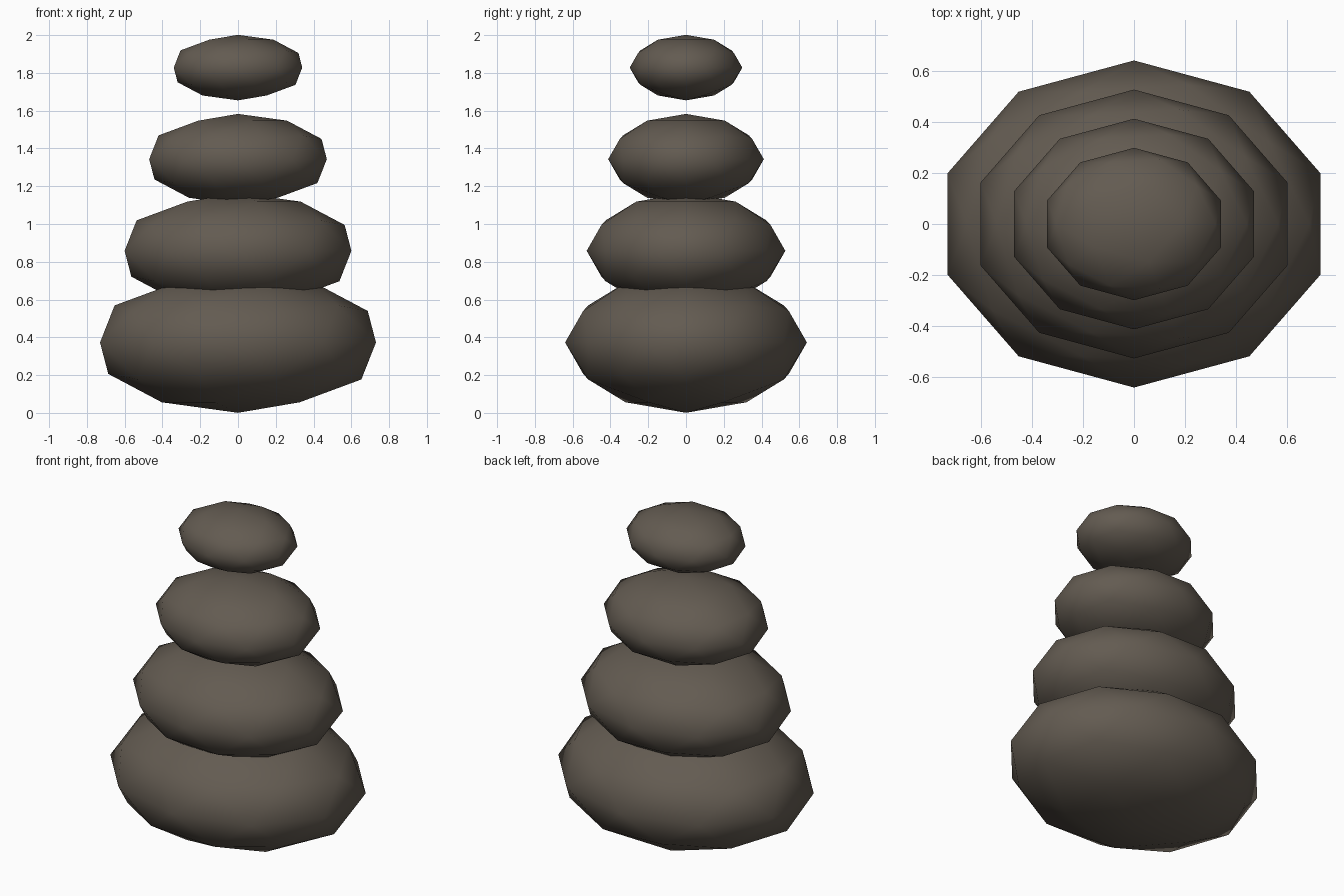
import bpy

cube = bpy.data.objects.get("Cube")
if cube:
    bpy.data.objects.remove(cube, do_unlink=True)

# Dark brown-grey stone
stone = bpy.data.materials.new("dark_stone")
stone.use_nodes = True
colour = (0.125, 0.105, 0.083, 1)
stone.diffuse_color = colour
bsdf = stone.node_tree.nodes["Principled BSDF"]
bsdf.inputs["Base Color"].default_value = colour
bsdf.inputs["Roughness"].default_value = 0.9


def add_stone(name, z, radii):
    """A flattened low-poly pebble with smooth shading."""
    bpy.ops.mesh.primitive_ico_sphere_add(subdivisions=2, radius=1, location=(0, 0, z))
    ob = bpy.context.object
    ob.name = ob.data.name = name
    ob.scale = radii
    bpy.ops.object.transform_apply(location=False, rotation=False, scale=True)
    bpy.ops.object.shade_smooth()
    ob.data.materials.append(stone)


# Four pebbles, evenly spaced and shrinking towards the top
names = ["bottom_stone", "lower_middle_stone", "upper_middle_stone", "top_stone"]
for i, name in enumerate(names):
    depth = 0.64 - 0.114 * i
    add_stone(name, 0.373 + 0.485 * i, (depth * 1.2, depth, depth * 0.582))
